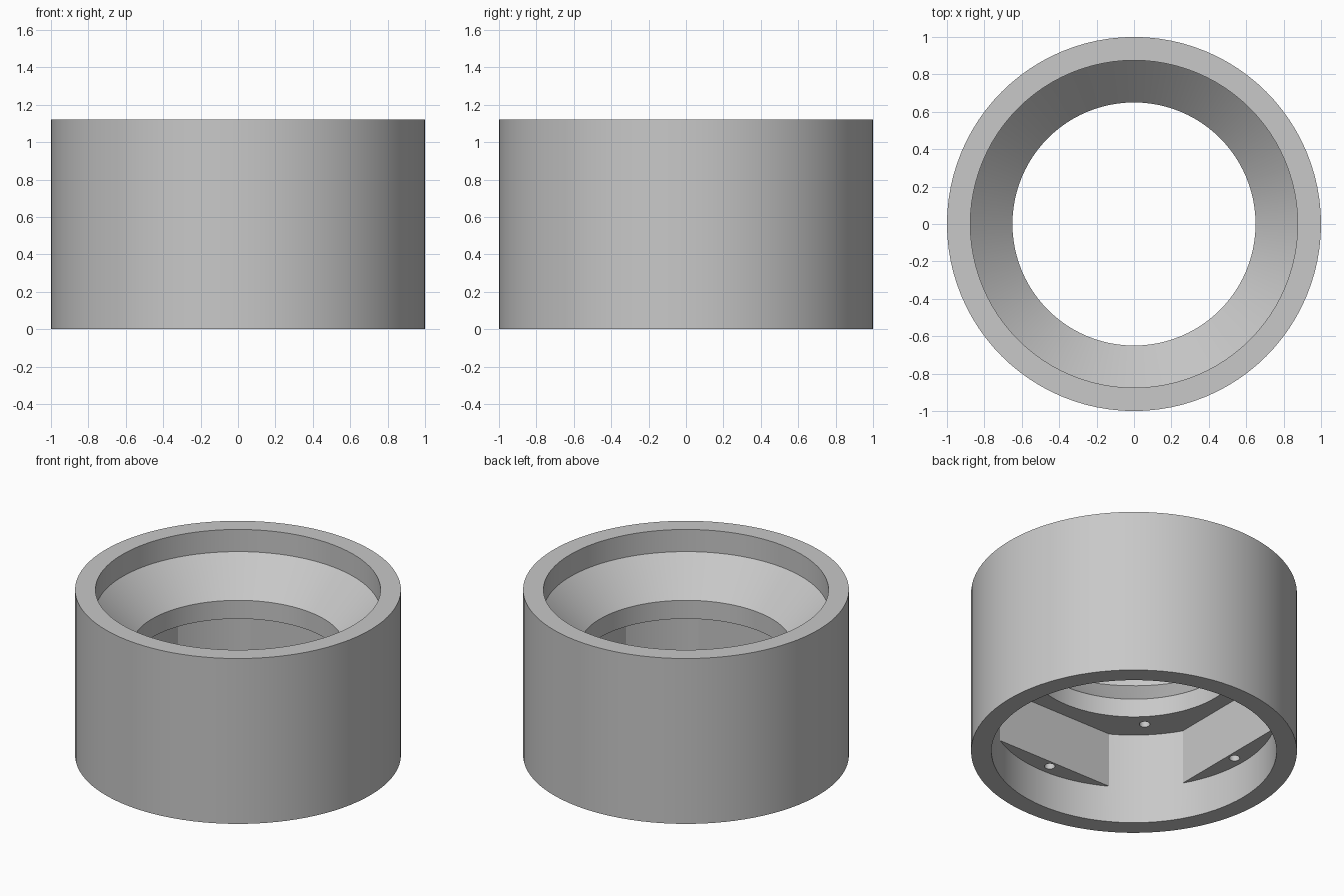
import bpy, bmesh
from math import cos, sin, radians, pi
from mathutils import Matrix

cube = bpy.data.objects.get("Cube")
if cube:
    bpy.data.objects.remove(cube, do_unlink=True)

SIDES = 96
BORE = 0.875
HALF = BORE * cos(radians(30))   # half width of the square pocket
LEDGE, CEILING = 0.25, 0.62

grey = bpy.data.materials.new("plain grey")
grey.use_nodes = True
colour = (0.58, 0.58, 0.58, 1)
grey.diffuse_color = colour
grey.node_tree.nodes["Principled BSDF"].inputs["Base Color"].default_value = colour


def make_object(name, bm):
    bmesh.ops.recalc_face_normals(bm, faces=bm.faces)
    mesh = bpy.data.meshes.new(name)
    bm.to_mesh(mesh)
    bm.free()
    mesh.materials.append(grey)
    obj = bpy.data.objects.new(name, mesh)
    bpy.context.collection.objects.link(obj)
    return obj


def ring(bm, radius, z, limit=2):
    """Circle of vertices, flattened on four sides at the limit."""
    clamp = lambda v: max(-limit, min(limit, v))
    angles = [2 * pi * i / SIDES for i in range(SIDES)]
    return [bm.verts.new((clamp(radius * cos(a)), clamp(radius * sin(a)), z))
            for a in angles]


# Housing: outer wall, countersunk top, square pocket and round lower bore
bm = bmesh.new()
rings = [ring(bm, *section) for section in (
    (1, 0), (1, 1.12), (BORE, 1.12), (BORE, 0.97), (0.65, 0.745),
    (0.65, CEILING), (BORE, CEILING, HALF), (BORE, LEDGE, HALF),
    (BORE, LEDGE), (BORE, 0))]
for a, b in zip(rings, rings[1:] + rings[:1]):
    for i in range(SIDES):
        j = (i + 1) % SIDES
        bm.faces.new((a[i], a[j], b[j], b[i]))
bmesh.ops.remove_doubles(bm, verts=bm.verts, dist=0.0005)
housing = make_object("ring_housing", bm)

# Blind screw holes: four in the ledges, four in the pocket corners
bm = bmesh.new()
for k in range(8):
    radius, z = (0.805, LEDGE) if k % 2 == 0 else (0.745, CEILING)
    a = k * pi / 4
    bmesh.ops.create_cone(
        bm, cap_ends=True, segments=24, radius1=0.033, radius2=0.033, depth=0.24,
        matrix=Matrix.Translation((radius * cos(a), radius * sin(a), z)))
cutter = make_object("screw_hole_cutter", bm)
cutter.hide_render = True

bpy.ops.object.select_all(action='DESELECT')
bpy.context.view_layer.objects.active = housing
housing.select_set(True)
cut = housing.modifiers.new("screw_holes", 'BOOLEAN')
cut.operation = 'DIFFERENCE'
cut.solver = 'EXACT'
cut.object = cutter
bpy.ops.object.modifier_apply(modifier=cut.name)
bpy.data.objects.remove(cutter, do_unlink=True)
bpy.ops.object.shade_smooth_by_angle(angle=radians(25))
